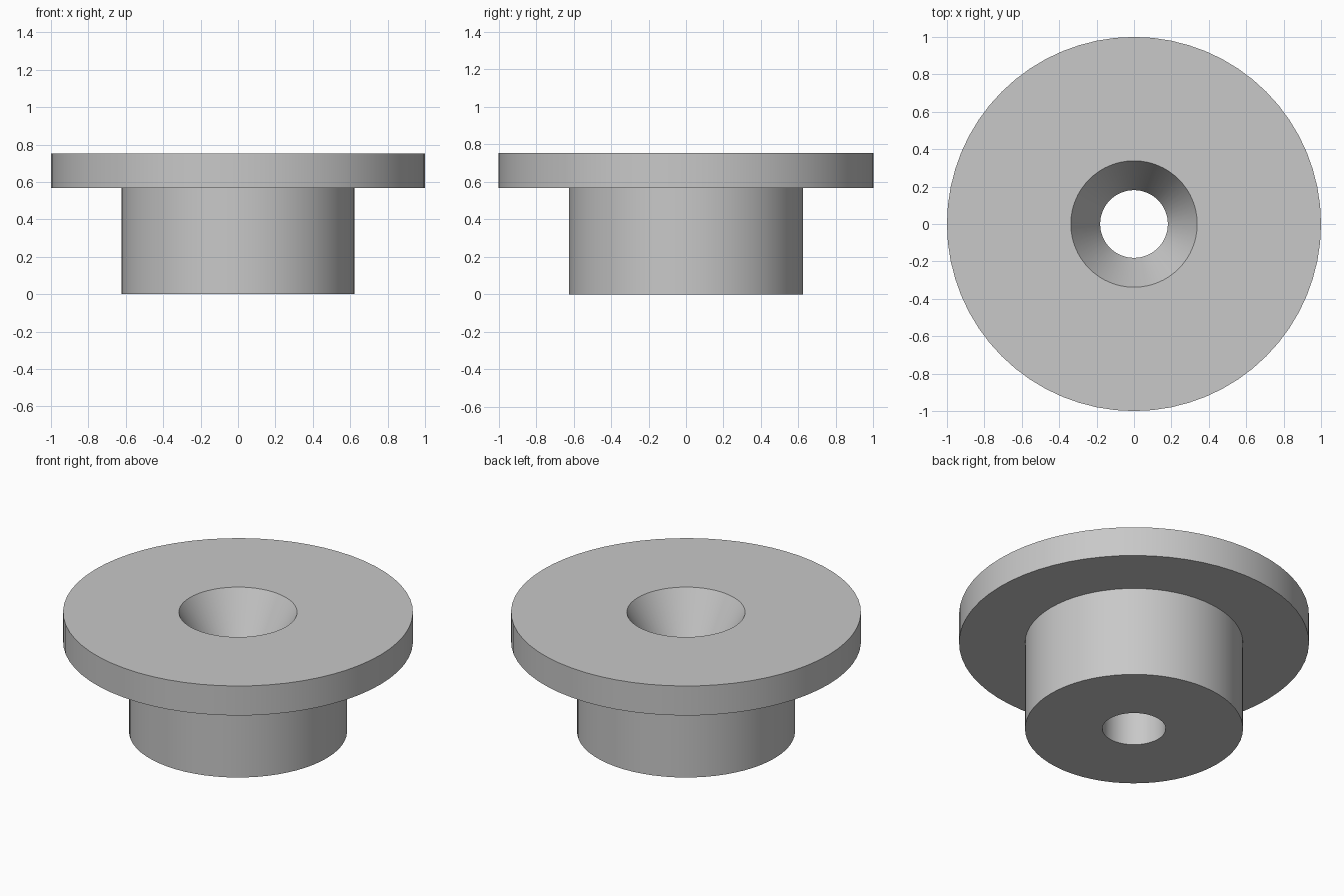
import bpy
import bmesh
import math

SIDES = 64

cube = bpy.data.objects.get("Cube")
if cube:
    bpy.data.objects.remove(cube, do_unlink=True)

# Plain grey material
grey = bpy.data.materials.new("plain_grey")
grey.use_nodes = True
colour = (0.58, 0.58, 0.58, 1.0)
grey.diffuse_color = colour
grey.node_tree.nodes["Principled BSDF"].inputs["Base Color"].default_value = colour

# Closed section of the bushing as (radius, height), from the bore outwards
hub_radius, bore_radius, sink_radius = 0.623, 0.181, 0.338
flange_base, top, sink_base = 0.567, 0.753, 0.47
section = [
    (bore_radius, 0), (hub_radius, 0),
    (hub_radius, flange_base), (1, flange_base),
    (1, top), (sink_radius, top),
    (bore_radius, sink_base),
]

# Revolve the section into one solid with a countersunk bore
bm = bmesh.new()
verts = [bm.verts.new((r, 0, z)) for r, z in section]
edges = [bm.edges.new((v, verts[i - 1])) for i, v in enumerate(verts)]
bmesh.ops.spin(bm, geom=verts + edges, cent=(0, 0, 0), axis=(0, 0, 1),
               angle=math.tau, steps=SIDES, use_merge=True)
bmesh.ops.remove_doubles(bm, verts=bm.verts, dist=0.0001)
bmesh.ops.recalc_face_normals(bm, faces=bm.faces)

mesh = bpy.data.meshes.new("flanged_bushing")
bm.to_mesh(mesh)
bm.free()
mesh.materials.append(grey)
bushing = bpy.data.objects.new("flanged_bushing", mesh)
bpy.context.collection.objects.link(bushing)

# Smooth round walls with crisp rims
bpy.ops.object.select_all(action="DESELECT")
bushing.select_set(True)
bpy.context.view_layer.objects.active = bushing
bpy.ops.object.shade_smooth_by_angle(angle=math.radians(20))
